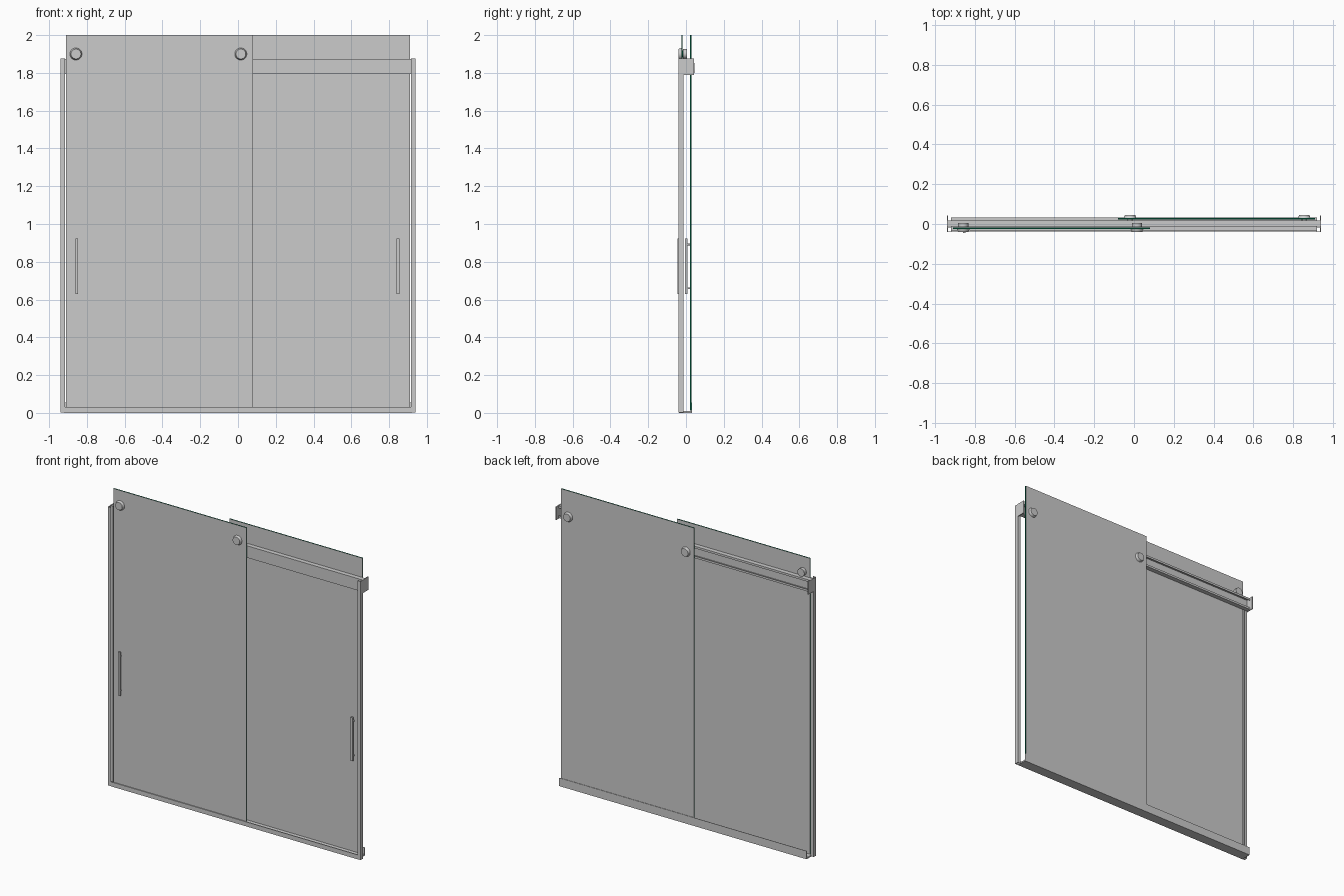
import bpy, bmesh, math
from mathutils import Matrix

if "Cube" in bpy.data.objects:
    bpy.data.objects.remove(bpy.data.objects["Cube"])


def material(name, rgb):
    m = bpy.data.materials.new(name)
    m.diffuse_color = (*rgb, 1)
    m.use_nodes = True
    m.node_tree.nodes["Principled BSDF"].inputs["Base Color"].default_value = m.diffuse_color
    return m


GREY = material("light_grey", (0.6, 0.6, 0.6))
GREEN = material("glass_edge_green", (0.0, 0.12, 0.055))


def finish(name, bm, mat=GREY):
    bmesh.ops.recalc_face_normals(bm, faces=bm.faces[:])
    me = bpy.data.meshes.new(name)
    bm.to_mesh(me)
    bm.free()
    me.materials.append(mat)
    ob = bpy.data.objects.new(name, me)
    bpy.context.collection.objects.link(ob)
    return ob


def box(name, x, y, z, mat=GREY):
    bm = bmesh.new()
    bmesh.ops.create_cube(bm, size=1)
    for v in bm.verts:
        v.co = [lo + (c + 0.5) * (hi - lo) for c, (lo, hi) in zip(v.co, (x, y, z))]
    return finish(name, bm, mat)


def extrude(name, pts, to3d, step):
    """Close a 2D outline and extrude it along a vector."""
    bm = bmesh.new()
    f = bm.faces.new([bm.verts.new(to3d(a, b)) for a, b in pts])
    r = bmesh.ops.extrude_face_region(bm, geom=[f])
    bmesh.ops.translate(bm, vec=step, verts=[v for v in r["geom"] if isinstance(v, bmesh.types.BMVert)])
    return finish(name, bm)


def disc(name, x, z, y0, y1, r0, r1, mat=GREY):
    """Round part along y, radius r0 at y0 and r1 at y1."""
    bm = bmesh.new()
    bmesh.ops.create_cone(bm, cap_ends=True, segments=32, radius1=r0, radius2=r1, depth=y1 - y0)
    bmesh.ops.transform(bm, verts=bm.verts[:], matrix=Matrix.Translation((x, (y0 + y1) / 2, z))
                        @ Matrix.Rotation(-math.pi / 2, 4, 'X'))
    ob = finish(name, bm, mat)
    bpy.ops.object.select_all(action='DESELECT')
    ob.select_set(True)
    bpy.context.view_layer.objects.active = ob
    bpy.ops.object.shade_smooth_by_angle(angle=math.radians(40))
    return ob


def glass(name, x, y):
    """Grey sheet with green narrow edges."""
    ob = box(name, x, y, (0.012, 2.0))
    ob.data.materials.append(GREEN)
    for p in ob.data.polygons:
        p.material_index = 0 if abs(p.normal.y) > 0.5 else 1


# Sliding glass panels
glass("front_glass", (-0.91, 0.08), (-0.025, -0.018))
glass("rear_glass", (-0.08, 0.91), (0.022, 0.029))

# Bottom track: open tray with a low front lip and a higher rear lip
track = [(-0.037, 0), (0.033, 0), (0.033, 0.055), (0.030, 0.055), (0.030, 0.010),
         (-0.031, 0.010), (-0.031, 0.030), (-0.037, 0.030)]
extrude("bottom_track", track, lambda y, z: (-0.92, y, z), (1.84, 0, 0))

# Header rail: channel open towards the back with small lips
header = [(-0.012, 1.793), (0.018, 1.793), (0.018, 1.807), (0.014, 1.807), (0.014, 1.798),
          (-0.007, 1.798), (-0.007, 1.868), (0.014, 1.868), (0.014, 1.859), (0.018, 1.859),
          (0.018, 1.873), (-0.012, 1.873)]
extrude("header_rail", header, lambda y, z: (-0.934, y, z), (1.868, 0, 0))

# Wall jambs (channels open inward) and header end brackets
jamb = [(0.94, -0.040), (0.94, -0.014), (0.917, -0.014), (0.917, -0.017),
        (0.935, -0.017), (0.935, -0.037), (0.917, -0.037), (0.917, -0.040)]
for side, s in (("left", -1), ("right", 1)):
    extrude(side + "_jamb", jamb, lambda x, y: (s * x, y, 0.003), (0, 0, 1.872))
    box(side + "_header_bracket", sorted((s * 0.934, s * 0.94)), (-0.014, 0.042), (1.788, 1.876))

# Rollers: outer knob, glass bore and inner wheel
for i, x in enumerate((-0.858, 0.015)):
    n = f"front_roller_{i + 1}_"
    disc(n + "knob", x, 1.9, -0.041, -0.025, 0.026, 0.032)
    disc(n + "bore", x, 1.9, -0.026, -0.017, 0.018, 0.018, GREEN)
    disc(n + "wheel", x, 1.9, -0.016, 0.006, 0.026, 0.026)
for i, x in enumerate((-0.02, 0.855)):
    n = f"rear_roller_{i + 1}_"
    disc(n + "knob", x, 1.825, 0.029, 0.045, 0.032, 0.026)
    disc(n + "axle", x, 1.825, 0.012, 0.022, 0.012, 0.012)
    disc(n + "wheel", x, 1.825, -0.005, 0.013, 0.026, 0.026)

# Pull handles with standoff posts
for name, x, y, back in (("front", -0.853, -0.040, -0.025), ("rear", 0.847, 0.002, 0.022)):
    box(name + "_handle_bar", (x - 0.007, x + 0.007), (y - 0.006, y + 0.006), (0.63, 0.922))
    for k, z in (("lower", 0.66), ("upper", 0.892)):
        disc(f"{name}_handle_{k}_post", x, z, y, back, 0.005, 0.005)
